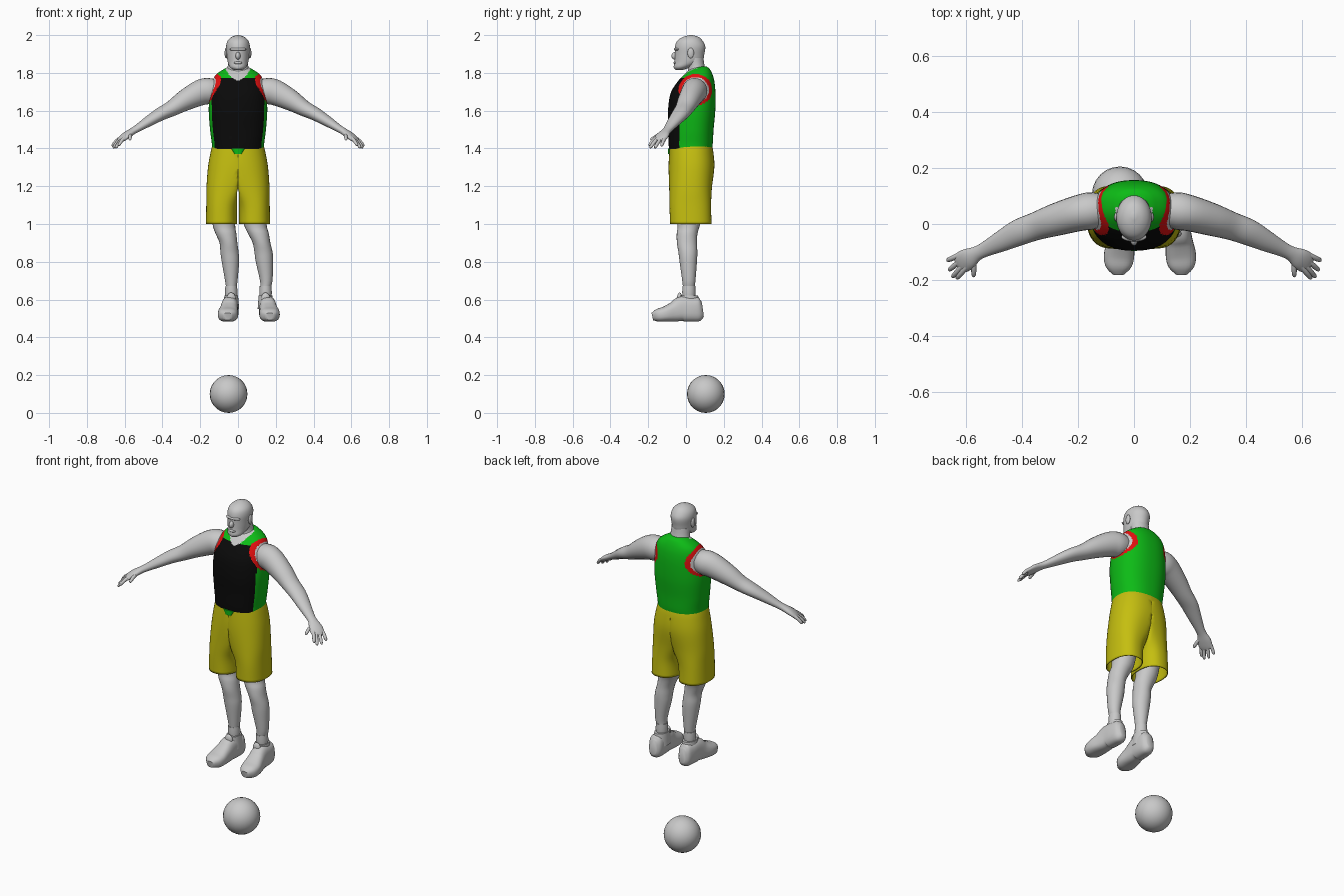
import bpy, bmesh, math
from mathutils import Vector, Matrix

cube = bpy.data.objects.get("Cube")
if cube:
    bpy.data.objects.remove(cube, do_unlink=True)

MATS = {}
for name, rgb in {"light_grey": (.58, .58, .58), "jersey_green": (.004, .5, .008),
                  "jersey_black": (.003, .003, .003), "trim_red": (.75, .005, .005),
                  "shorts_yellow": (.56, .52, .005)}.items():
    m = bpy.data.materials.new(name)
    m.use_nodes = True
    m.diffuse_color = (*rgb, 1)
    bsdf = next(n for n in m.node_tree.nodes if n.type == 'BSDF_PRINCIPLED')
    bsdf.inputs["Base Color"].default_value = (*rgb, 1)
    MATS[name] = m


def finish(name, bm, mat, rule=None, angle=50):
    """Turn a bmesh into a smooth shaded object, coloured whole or by a rule."""
    bmesh.ops.recalc_face_normals(bm, faces=bm.faces)
    names = [mat] if rule is None else list(MATS)
    if rule:
        for f in bm.faces:
            f.material_index = names.index(rule(f.calc_center_median()))
    me = bpy.data.meshes.new(name)
    bm.to_mesh(me)
    bm.free()
    for n in names:
        me.materials.append(MATS[n])
    ob = bpy.data.objects.new(name, me)
    bpy.context.collection.objects.link(ob)
    bpy.ops.object.select_all(action='DESELECT')
    ob.select_set(True)
    bpy.context.view_layer.objects.active = ob
    bpy.ops.object.shade_smooth_by_angle(angle=math.radians(angle))
    return ob


def spline(rows, k):
    """Catmull-Rom interpolation of number rows, k steps per span."""
    out = []
    for i in range(len(rows) - 1):
        a, b, c, d = (rows[max(0, min(len(rows) - 1, i + j))] for j in (-1, 0, 1, 2))
        for s in range(k):
            t = s / k
            out.append([.5 * (2 * q + (r - p) * t + (2 * p - 5 * q + 4 * r - u) * t * t
                              + (3 * q - p - 3 * r + u) * t ** 3)
                        for p, q, r, u in zip(a, b, c, d)])
    return out + [list(rows[-1])]


def oval(n, power=2.0):
    """Unit superellipse points."""
    pts = []
    for i in range(n):
        a = 2 * math.pi * i / n
        c, s = math.cos(a), math.sin(a)
        pts.append((math.copysign(abs(c) ** (2 / power), c),
                    math.copysign(abs(s) ** (2 / power), s)))
    return pts


def loft(name, rings, mat, rule=None, caps=(True, True)):
    bm = bmesh.new()
    vs = [[bm.verts.new(p) for p in ring] for ring in rings]
    n = len(vs[0])
    for a, b in zip(vs, vs[1:]):
        for i in range(n):
            j = (i + 1) % n
            bm.faces.new((a[i], a[j], b[j], b[i]))
    for ring, cap in zip((vs[0], vs[-1]), caps):
        if cap:
            bm.faces.new(ring)
    return finish(name, bm, mat, rule)


def stack(name, rows, mat, n=32, k=4, power=2.0, rule=None):
    """Loft of level ovals; a row is (z, cx, cy, rx, ry)."""
    rings = [[(cx + rx * c, cy + ry * s, z) for c, s in oval(n, power)]
             for z, cx, cy, rx, ry in spline(rows, k)]
    return loft(name, rings, mat, rule)


def tube(name, rows, mat, n=20, k=4, power=2.0, floor=0.0):
    """Loft along a path; a row is (x, y, z, half width, half height)."""
    rows = spline(rows, k)
    pts = [Vector(r[:3]) for r in rows]
    rings = []
    for i, r in enumerate(rows):
        t = (pts[min(i + 1, len(pts) - 1)] - pts[max(i - 1, 0)]).normalized()
        h = t.cross(Vector((0, 0, 1))).normalized()
        v = h.cross(t)
        ring = [pts[i] + h * c * r[3] + v * s * r[4] for c, s in oval(n, power)]
        for p in ring:
            p.z = max(p.z, floor)
        rings.append(ring)
    return loft(name, rings, mat)


def blob(name, loc, size, mat="light_grey", seg=20):
    bm = bmesh.new()
    bmesh.ops.create_uvsphere(bm, u_segments=seg, v_segments=seg * 3 // 5, radius=1,
                              matrix=Matrix.Translation(loc) @ Matrix.Diagonal((*size, 1)))
    return finish(name, bm, mat)


SKIN = "light_grey"

# Ball
blob("ball", (-.05, .105, .1), (.1, .1, .1), seg=24)

# Head, face and neck
stack("head", [(1.815, 0, -.035, .02, .018), (1.83, 0, -.02, .043, .045),
               (1.86, 0, .012, .055, .073), (1.9, 0, .019, .06, .078),
               (1.94, 0, .022, .063, .08), (1.97, 0, .021, .055, .067),
               (1.99, 0, .025, .034, .042), (2.0, 0, .027, .006, .008)], SKIN)
stack("neck", [(1.72, 0, .065, .085, .06), (1.79, 0, .062, .07, .055),
               (1.83, 0, .055, .055, .045), (1.88, 0, .045, .053, .047)], SKIN)
blob("brow", (0, -.046, 1.925), (.045, .017, .01))
blob("nose", (0, -.058, 1.89), (.013, .019, .02))
blob("mouth", (0, -.054, 1.853), (.023, .013, .008))
blob("chin", (0, -.05, 1.83), (.022, .015, .014))


# Jersey: black front, green back and straps, red armholes, open neckline
def jersey_colour(p):
    arm = ((p.y - .05) / .08) ** 2 + ((p.z - 1.71) / .075) ** 2
    if abs(p.x) > .09 and arm < 1.25:
        return SKIN if arm < .8 else "trim_red"
    if p.y < .06 and p.z > 1.76 + 14 * p.x ** 2:
        return SKIN
    if p.z < 1.772 and p.y < -.035 + .15 * max(0, p.z - 1.6):
        return "jersey_black"
    return "jersey_green"


stack("jersey", [(1.397, 0, .024, .137, .114), (1.43, 0, .025, .139, .117),
                 (1.5, 0, .027, .148, .119), (1.6, 0, .03, .155, .125),
                 (1.69, 0, .037, .15, .119), (1.75, 0, .052, .138, .099),
                 (1.79, 0, .065, .117, .076), (1.82, 0, .073, .075, .053),
                 (1.833, 0, .075, .045, .035)],
      "jersey_green", n=128, k=10, power=2.3, rule=jersey_colour)
stack("jersey_tail", [(1.37, 0, -.088, .018, .008), (1.4, 0, -.088, .036, .008)],
      "jersey_green", n=12, k=1)

for side, label in ((1, "left"), (-1, "right")):
    blob(label + "_ear", (side * .063, .025, 1.905), (.008, .017, .028))

    # Shorts: one half, flattened against the middle plane
    rows = spline([(1.425, 0, .025, .133, .11), (1.38, 0, .028, .145, .117),
                   (1.3, .012, .029, .147, .121), (1.19, .055, .024, .112, .113),
                   (1.1, .083, .023, .085, .11), (1.0, .088, .025, .082, .11)], 5)
    rings = [[(side * max(cx + rx * c, .004 if z < 1.19 else 0), cy + ry * s, z)
              for c, s in oval(48, 2.3)] for z, cx, cy, rx, ry in rows]
    leg = loft(label + "_shorts_half", rings, "shorts_yellow", caps=(True, False))
    wall = leg.modifiers.new("cloth", 'SOLIDIFY')
    wall.thickness = .005
    wall.offset = -1

    # Leg: rows of z, lean, half spacing, cy, rx, ry
    legs = [(1.12, 0, .08, .02, .07, .08), (1.0, .008, .083, .015, .06, .06),
            (.95, .022, .086, .006, .055, .055), (.9, .037, .0875, .005, .047, .053),
            (.85, .045, .09, .01, .048, .05), (.8, .05, .09, .012, .046, .046),
            (.7, .057, .0925, .015, .033, .035), (.65, .055, .09, .015, .027, .03),
            (.57, .055, .09, .015, .027, .03)]
    stack(label + "_leg", [(z, m + side * d, cy, rx, ry) for z, m, d, cy, rx, ry in legs],
          SKIN, n=24)
    ankle = .055 + side * .091
    stack(label + "_sock", [(.62, ankle, .015, .032, .034), (.64, ankle, .015, .033, .035),
                            (.672, ankle, .015, .031, .034)], SKIN, n=24, k=2)

    # Shoe with collar and tongue
    shoe = [(.094, .088, .55, .02, .04), (.095, .07, .548, .037, .062),
            (.097, .03, .548, .044, .065), (.1, -.02, .55, .045, .067),
            (.104, -.06, .536, .048, .054), (.11, -.11, .523, .054, .041),
            (.112, -.15, .516, .047, .034), (.112, -.178, .51, .022, .02)]
    tube(label + "_shoe", [(.057 + side * d, y, z, w, h) for d, y, z, w, h in shoe],
         SKIN, n=28, power=2.6, floor=.483)
    stack(label + "_shoe_collar", [(.55, ankle, .012, .042, .062), (.59, ankle, .014, .039, .055),
                                   (.622, ankle, .014, .036, .05)], SKIN, n=24, k=2)
    blob(label + "_shoe_tongue", (ankle, -.034, .605), (.024, .014, .032))

    # Arm and palm
    arm = [(.09, .05, 1.71, .05, .05), (.15, .047, 1.705, .066, .068),
           (.2, .038, 1.695, .064, .068), (.28, .015, 1.655, .058, .056),
           (.35, -.008, 1.612, .05, .042), (.41, -.03, 1.582, .047, .035),
           (.47, -.06, 1.546, .038, .028), (.53, -.09, 1.508, .027, .02),
           (.56, -.105, 1.49, .026, .018), (.59, -.123, 1.47, .037, .018),
           (.615, -.138, 1.45, .038, .014), (.628, -.145, 1.438, .03, .009)]
    tube(label + "_arm", [(side * x, *r) for x, *r in arm], SKIN, n=24)

    # Fingers, from knuckle to tip
    for finger, a, b in (("thumb", (.57, -.125, 1.475), (.572, -.188, 1.445)),
                         ("index", (.595, -.15, 1.462), (.632, -.195, 1.415)),
                         ("middle", (.608, -.145, 1.455), (.648, -.19, 1.402)),
                         ("ring", (.618, -.13, 1.452), (.66, -.165, 1.402)),
                         ("little", (.625, -.112, 1.453), (.666, -.13, 1.412))):
        a, b = Vector(a), Vector(b)
        path = []
        for t, r in ((0, .01), (.5, .0095), (.9, .008), (1, .003)):
            p = a.lerp(b, t)
            path.append((side * p.x, p.y, p.z + .02 * t * (1 - t), r, r))
        tube(label + "_" + finger + "_finger", path, SKIN, n=10, k=2)
